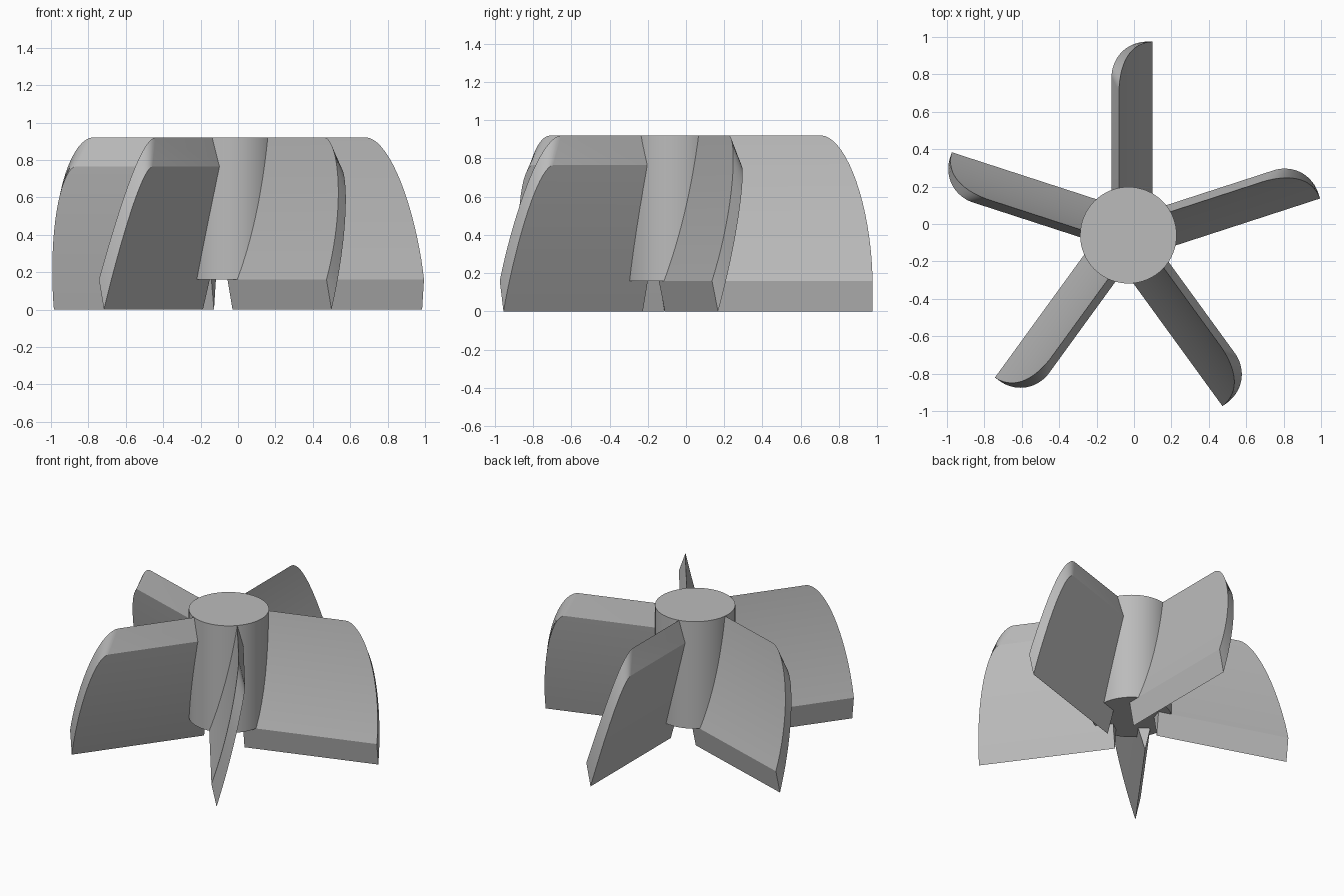
import bpy, bmesh, math
from mathutils import Matrix, Vector

cube = bpy.data.objects.get("Cube")
if cube:
    bpy.data.objects.remove(cube, do_unlink=True)

CENTRE = Vector((-0.03, -0.06, 0))
INNER, STEPS, POWER = 0.135, 18, 1.1

grey = bpy.data.materials.new("plain grey")
grey.use_nodes = True
grey.diffuse_color = (0.5, 0.5, 0.5, 1)
grey.node_tree.nodes["Principled BSDF"].inputs["Base Color"].default_value = (0.5, 0.5, 0.5, 1)


def finish(bm, name):
    bmesh.ops.recalc_face_normals(bm, faces=bm.faces)
    mesh = bpy.data.meshes.new(name)
    bm.to_mesh(mesh)
    bm.free()
    mesh.materials.append(grey)
    obj = bpy.data.objects.new(name, mesh)
    bpy.context.collection.objects.link(obj)
    bpy.ops.object.select_all(action='DESELECT')
    obj.select_set(True)
    bpy.context.view_layer.objects.active = obj
    bpy.ops.object.shade_smooth_by_angle(angle=math.radians(25))
    return obj


def outline(t, flat, reach, low, high):
    """Radius and height on the rounded blade tip."""
    c, s = max(math.cos(t), 0) ** POWER, math.sin(t) ** POWER
    return flat + reach * c, low + (high - low) * s


def back_offset(z):
    w = z / 0.765
    return 0.097 - 0.187 * w - 0.035 * w * (1 - w)


def front_offset(z):
    w = (z - 0.16) / 0.76
    return 0.13 - 0.18 * w - 0.07 * w * (1 - w)


def blade(name, angle):
    bm = bmesh.new()
    back, front = [], []
    # Each row holds an inner and a tip vertex
    for i in range(STEPS + 1):
        t = math.pi / 2 * i / STEPS
        r, z = outline(t, 0.85, 0.185, 0, 0.765)
        back.append([bm.verts.new((back_offset(z), y, z)) for y in (INNER, r)])
        r, z = outline(t, 0.77, 0.265, 0.16, 0.92)
        front.append([bm.verts.new((front_offset(z), y, z)) for y in (INNER, r)])
    # Two curved sides and the rounded tip bevel
    for i in range(STEPS):
        for side in (back, front):
            bm.faces.new((side[i][0], side[i][1], side[i + 1][1], side[i + 1][0]))
        bm.faces.new((back[i][1], front[i][1], front[i + 1][1], back[i + 1][1]))
    # Bottom and top bevels, then the root
    for i in (0, -1):
        bm.faces.new((back[i][0], back[i][1], front[i][1], front[i][0]))
    bm.faces.new([row[0] for row in back] + [row[0] for row in reversed(front)])
    bm.transform(Matrix.Translation(CENTRE) @ Matrix.Rotation(angle, 4, 'Z'))
    return finish(bm, name)


# Central hub
bm = bmesh.new()
bmesh.ops.create_cone(bm, cap_ends=True, segments=64, radius1=0.258, radius2=0.258, depth=0.76)
bm.transform(Matrix.Translation(CENTRE + Vector((0, 0, 0.54))))
finish(bm, "hub")

# Five blades around the hub
for n in range(5):
    blade(f"blade_{n + 1}", math.tau * n / 5)
